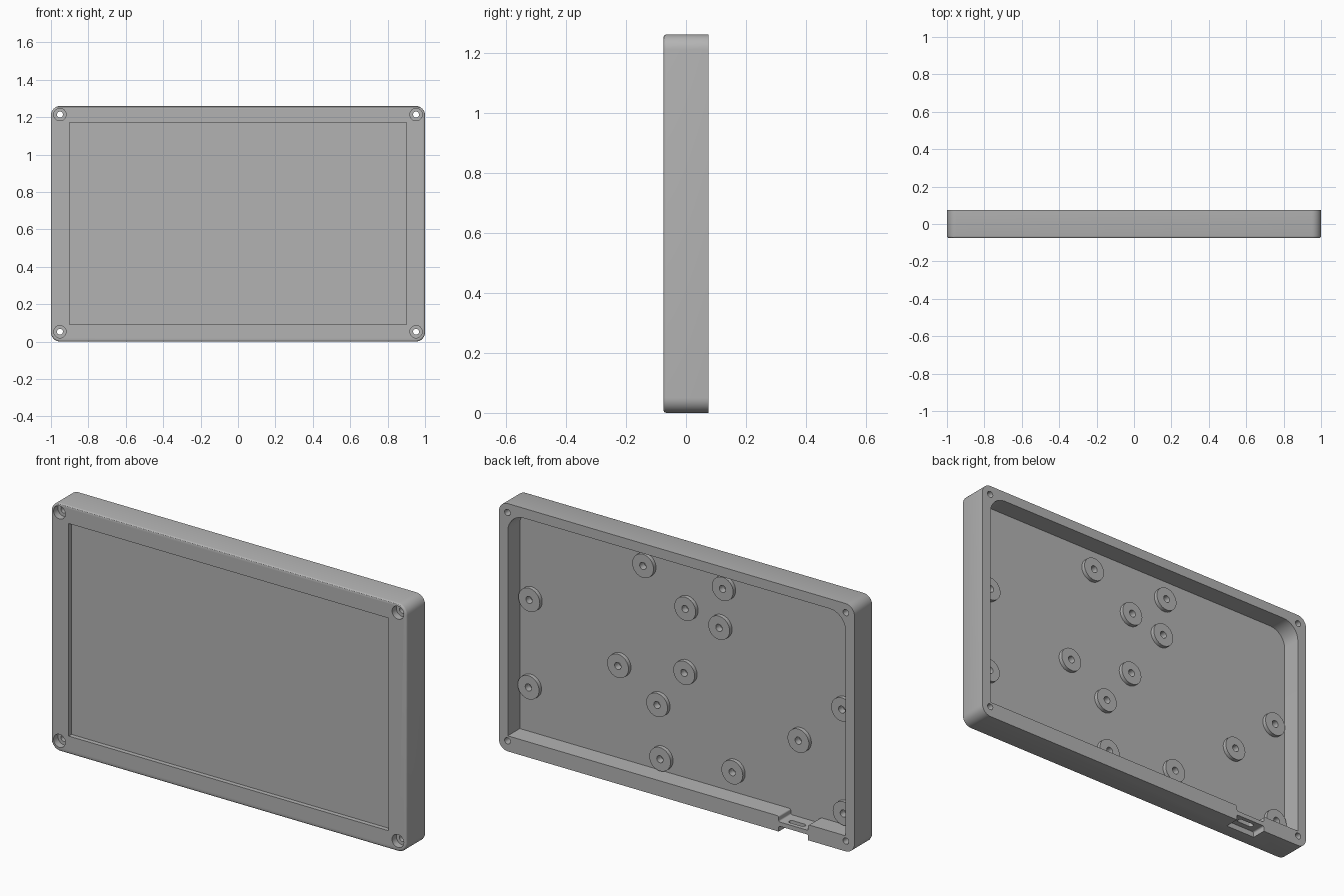
import bpy, bmesh, math
from mathutils import Vector

cube = bpy.data.objects.get("Cube")
if cube:
    bpy.data.objects.remove(cube, do_unlink=True)

FRONT, BACK, FLOOR, GLASS = -0.075, 0.075, -0.022, -0.052
HEIGHT = 1.26

grey = bpy.data.materials.new("matte_grey")
grey.use_nodes = True
colour = (0.45, 0.45, 0.45, 1)
grey.diffuse_color = colour
grey.node_tree.nodes["Principled BSDF"].inputs["Base Color"].default_value = colour


def rounded(corners, steps=8):
    """Outline of right-angled corners (u, v, radius), each one rounded."""
    pts = []
    for i, (u, v, r) in enumerate(corners):
        p = Vector((u, v))
        if r == 0:
            pts.append(p)
            continue
        d1 = (Vector(corners[i - 1][:2]) - p).normalized()
        d2 = (Vector(corners[(i + 1) % len(corners)][:2]) - p).normalized()
        for k in range(steps + 1):
            a = math.pi / 2 * k / steps
            pts.append(p + r * (d1 * (1 - math.sin(a)) + d2 * (1 - math.cos(a))))
    return pts


def box(u0, u1, v0, v1, r=0):
    return rounded([(u0, v0, r), (u1, v0, r), (u1, v1, r), (u0, v1, r)])


def circle(u, v, r, n=32):
    return [Vector((u + r * math.cos(math.tau * k / n), v + r * math.sin(math.tau * k / n)))
            for k in range(n)]


def prism(name, pts, start, end, axis="y", bevel=0):
    """Extrude an outline along y (or z); optionally round the edge at the start."""
    def place(p, t):
        return (p.x, t, p.y) if axis == "y" else (p.x, p.y, t)
    bm = bmesh.new()
    a = [bm.verts.new(place(p, start)) for p in pts]
    b = [bm.verts.new(place(p, end)) for p in pts]
    cap = bm.faces.new(a)
    bm.faces.new(b[::-1])
    for i in range(len(pts)):
        bm.faces.new((a[i], a[i - 1], b[i - 1], b[i]))
    bmesh.ops.recalc_face_normals(bm, faces=bm.faces)
    if bevel:
        bmesh.ops.bevel(bm, geom=list(cap.edges), offset=bevel, segments=3,
                        profile=0.5, affect="EDGES")
    mesh = bpy.data.meshes.new(name)
    bm.to_mesh(mesh)
    bm.free()
    mesh.materials.append(grey)
    ob = bpy.data.objects.new(name, mesh)
    bpy.context.collection.objects.link(ob)
    return ob


def activate(ob):
    bpy.ops.object.select_all(action="DESELECT")
    ob.select_set(True)
    bpy.context.view_layer.objects.active = ob


def cut(target, cutter, keep=False):
    mod = target.modifiers.new("cut", "BOOLEAN")
    mod.operation, mod.solver, mod.object = "DIFFERENCE", "EXACT", cutter
    activate(target)
    bpy.ops.object.modifier_apply(modifier=mod.name)
    if not keep:
        bpy.data.objects.remove(cutter, do_unlink=True)


# Shell with softened front edge
case = prism("case", box(-1, 1, 0, HEIGHT, 0.05), FRONT, BACK, bevel=0.01)

# Shallow screen recess in the front
cut(case, prism("screen_cutter", box(-0.9, 0.9, 0.091, 1.172), FRONT - 0.1, GLASS))

# Deep cavity in the back, including the notch above the cable port
PORT_L, PORT_R = -0.74, -0.574
cavity = rounded([(-0.95, 0.079, 0), (PORT_L, 0.079, 0.008), (PORT_L, 0.05, 0.008),
                  (PORT_R, 0.05, 0.008), (PORT_R, 0.079, 0.008), (0.95, 0.079, 0),
                  (0.95, 1.21, 0.09), (-0.95, 1.21, 0.09)])
cut(case, prism("cavity_cutter", cavity, FLOOR, BACK + 0.1))

# Cable port: recess under the thin web, and a slot through the web
cut(case, prism("port_cutter", box(PORT_L, PORT_R, -0.05, 0.028, 0.008), 0.0, BACK + 0.1))
cut(case, prism("slot_cutter", box(-0.70, -0.61, 0.028, 0.054, 0.0129), 0.01, 0.07, "z"))

# Counterbored screw holes in the four corners
for x in (-0.952, 0.952):
    for z in (0.053, 1.214):
        cut(case, prism("bore_cutter", circle(x, z, 0.033), FRONT - 0.1, FRONT + 0.035))
        cut(case, prism("screw_cutter", circle(x, z, 0.016), FRONT - 0.1, BACK + 0.1))

# Mounting bosses on the cavity floor, each with a blind hole
bosses = [(0.244, 1.102), (-0.204, 1.105), (0.007, 0.947), (-0.184, 0.902),
          (0.884, 0.758), (0.888, 0.312), (0.385, 0.556), (0.013, 0.62),
          (0.165, 0.416), (0.148, 0.145), (-0.258, 0.187), (-0.63, 0.447),
          (-0.875, 0.671), (-0.884, 0.145)]
parts = [case]
for x, z in bosses:
    boss = prism("mounting_boss", circle(x, z, 0.06), FLOOR - 0.004, FLOOR + 0.02)
    hole = prism("boss_hole_cutter", circle(x, z, 0.018), FLOOR - 0.015, BACK)
    cut(case, hole, keep=True)
    cut(boss, hole)
    parts.append(boss)

for ob in parts:
    activate(ob)
    bpy.ops.object.shade_smooth_by_angle(angle=math.radians(30))
